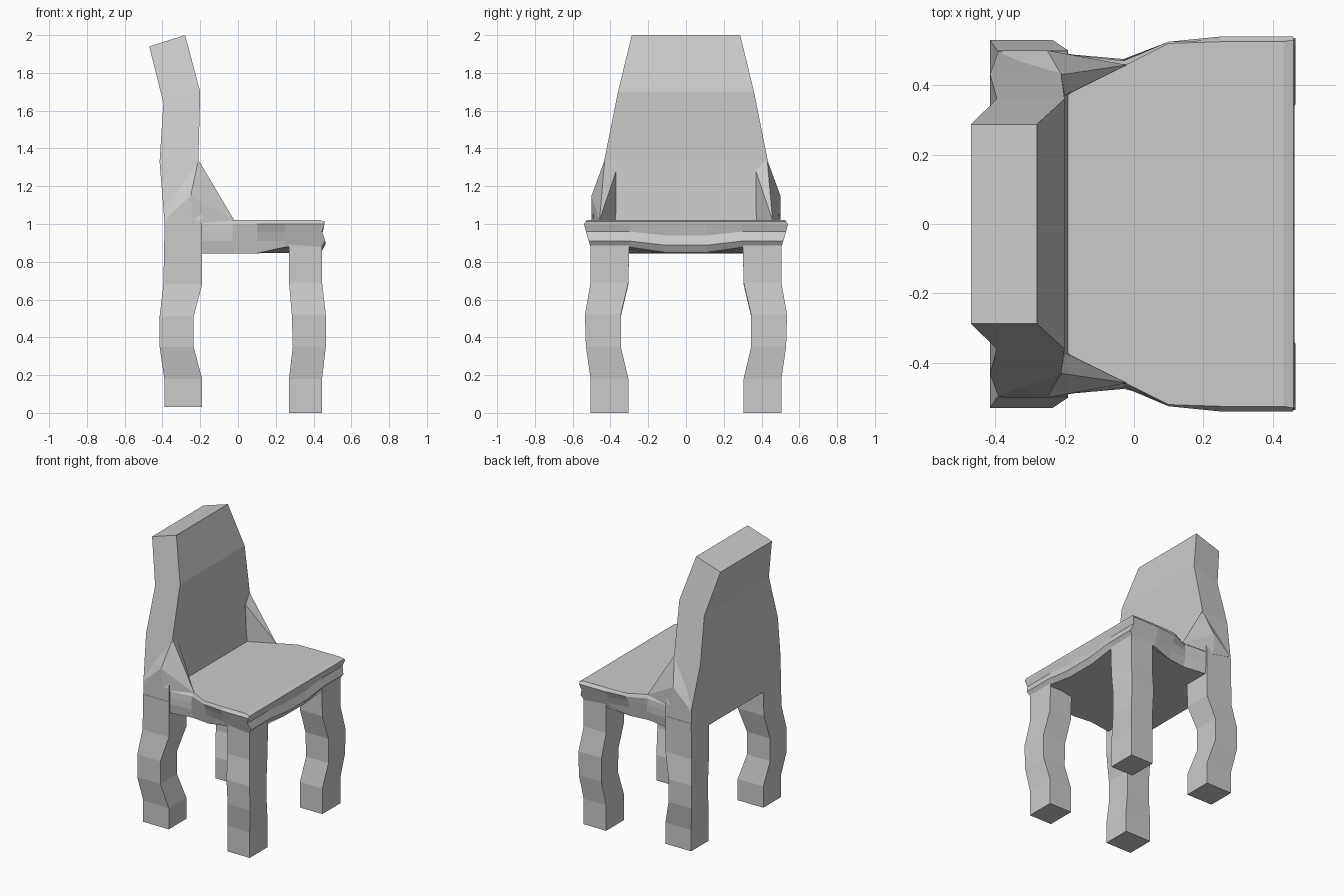
import bpy, bmesh

if "Cube" in bpy.data.objects:
    bpy.data.objects.remove(bpy.data.objects["Cube"])


def finish(name, bm):
    bmesh.ops.recalc_face_normals(bm, faces=bm.faces)
    mesh = bpy.data.meshes.new(name)
    bm.to_mesh(mesh)
    bm.free()
    obj = bpy.data.objects.new(name, mesh)
    bpy.context.collection.objects.link(obj)
    return obj


def loft(name, rings):
    """Skin a stack of equal-length rings and cap both ends."""
    bm = bmesh.new()
    rows = [[bm.verts.new(p) for p in ring] for ring in rings]
    n = len(rows[0])
    for a, b in zip(rows, rows[1:]):
        for i in range(n):
            j = (i + 1) % n
            bm.faces.new((a[i], a[j], b[j], b[i]))
    bm.faces.new(rows[0][::-1])
    bm.faces.new(rows[-1])
    return finish(name, bm)


def hull(name, points):
    bm = bmesh.new()
    for p in points:
        bm.verts.new(p)
    bmesh.ops.convex_hull(bm, input=bm.verts)
    return finish(name, bm)


def leg(name, side, levels):
    # each level: z, x range, y range
    rings = []
    for z, x0, x1, y0, y1 in levels:
        rings.append([(x0, side * y0, z), (x1, side * y0, z),
                      (x1, side * y1, z), (x0, side * y1, z)])
    return loft(name, rings)


# Wavy legs
front_levels = [(0, .27, .445, .305, .505), (.18, .27, .445, .305, .505),
                (.35, .29, .465, .345, .53), (.52, .285, .465, .345, .535),
                (.69, .27, .445, .305, .505), (.93, .27, .445, .30, .505)]
rear_levels = [(.03, -.39, -.19, .305, .50), (.18, -.39, -.19, .305, .50),
               (.35, -.415, -.235, .345, .53), (.51, -.415, -.235, .345, .53),
               (.68, -.395, -.19, .305, .50), (.93, -.39, -.19, .30, .50)]

for side, tag in ((1, "left"), (-1, "right")):
    leg("front_leg_" + tag, side, front_levels)
    leg("rear_leg_" + tag, side, rear_levels)
    # Sloping wing joining backrest and seat
    hull("wing_" + tag, [(x, side * y, z) for x, y, z in (
        (-.21, .43, 1.34), (-.25, .50, 1.15), (-.38, .50, 1.03),
        (-.02, .458, 1.02), (-.20, .37, 1.28), (-.195, .37, 1.01),
        (-.24, .50, 1.0), (-.39, .45, 1.15))])

# Backrest: front x, front z, back x, back z, half width
back = [(-.19, .845, -.39, .845, .498), (-.19, 1.02, -.39, 1.02, .498),
        (-.21, 1.34, -.415, 1.33, .432), (-.20, 1.70, -.395, 1.64, .36),
        (-.28, 2.0, -.47, 1.94, .287)]
loft("backrest", [[(xf, -y, zf), (xf, y, zf), (xb, y, zb), (xb, -y, zb)]
                  for xf, zf, xb, zb, y in back])

# Seat with moulded edge: z, front x, half widths at the x stations, centre sag
stations = (-.385, -.20, -.03, .10, .25)
seat_layers = [
    (.878, .440, (.497, .485, .46, .475, .50, .505), .028),
    (.91, .462, (.497, .49, .475, .485, .51, .515), .022),
    (.96, .445, (.497, .49, .475, .505, .525, .53), .02),
    (1.0, .458, (.497, .49, .47, .525, .54, .54), 0),
    (1.013, .46, (.497, .485, .46, .525, .53, .53), 0),
    (1.022, .43, (.49, .48, .455, .52, .525, .525), 0)]
rings = []
for k, (z, fx, widths, sag) in enumerate(seat_layers):
    half = []
    for x, w in zip(stations + (fx,), widths):
        low = .033 if k == 0 and x < .2 else 0
        half.append((x, w, z - low))
    half += [(fx, .30, z), (fx, .11, z - sag)]
    rings.append(half + [(x, -y, zz) for x, y, zz in reversed(half)])
loft("seat", rings)
